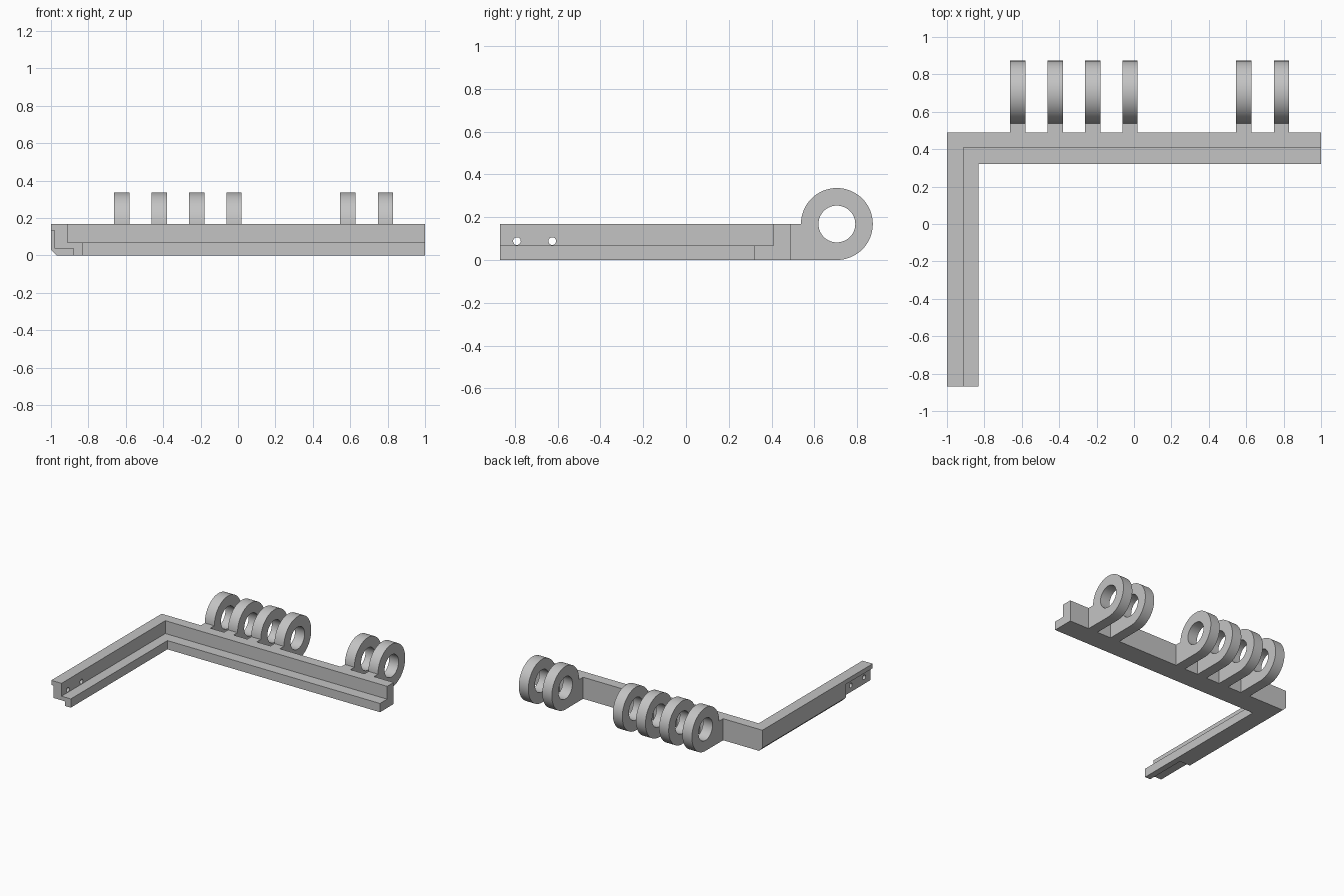
import bpy, bmesh, math

if "Cube" in bpy.data.objects:
    bpy.data.objects.remove(bpy.data.objects["Cube"])

grey = bpy.data.materials.new("light_grey")
grey.diffuse_color = (0.55, 0.55, 0.55, 1)
grey.use_nodes = True
grey.node_tree.nodes["Principled BSDF"].inputs["Base Color"].default_value = grey.diffuse_color


def finish(name, bm):
    bmesh.ops.recalc_face_normals(bm, faces=bm.faces)
    mesh = bpy.data.meshes.new(name)
    bm.to_mesh(mesh)
    bm.free()
    mesh.materials.append(grey)
    obj = bpy.data.objects.new(name, mesh)
    bpy.context.collection.objects.link(obj)
    return obj


def loft(name, rings):
    """Skin closed rings of points and cap both ends."""
    bm = bmesh.new()
    vs = [[bm.verts.new(p) for p in ring] for ring in rings]
    n = len(vs[0])
    for a, b in zip(vs, vs[1:]):
        for i in range(n):
            j = (i + 1) % n
            bm.faces.new((a[i], a[j], b[j], b[i]))
    bm.faces.new(vs[0])
    bm.faces.new(vs[-1])
    return finish(name, bm)


def cut(target, cutter):
    cutter.hide_render = True
    mod = target.modifiers.new("cut", 'BOOLEAN')
    mod.operation = 'DIFFERENCE'
    mod.solver = 'EXACT'
    mod.object = cutter
    bpy.context.view_layer.objects.active = target
    bpy.ops.object.modifier_apply(modifier=mod.name)
    bpy.data.objects.remove(cutter)


def smooth(obj):
    bpy.ops.object.select_all(action='DESELECT')
    obj.select_set(True)
    bpy.context.view_layer.objects.active = obj
    bpy.ops.object.shade_smooth_by_angle(angle=math.radians(30))


# Corner frame: stepped section swept along the arm, mitred into the beam
TOP, STEP = 0.168, 0.068
WALL, LEDGE = (0.088, 0.08), (0.168, 0.168)    # inset in x (arm), y (beam)
section = [((0, 0), 0), ((0, 0), TOP), (WALL, TOP),
           (WALL, STEP), (LEDGE, STEP), (LEDGE, 0)]
arm_end = [(-1 + d[0], -0.87, z) for d, z in section]
corner = [(-1 + d[0], 0.488 - d[1], z) for d, z in section]
beam_end = [(1, 0.488 - d[1], z) for d, z in section]
frame = loft("corner_frame", [arm_end, corner, beam_end])


def along_y(name, profile, y0, y1):
    return loft(name, [[(x, y, z) for x, z in profile] for y in (y0, y1)])


# Chamfer under the outer edge of the arm
cut(frame, along_y("chamfer_cutter",
                   [(-1.05, 0.08), (-1.05, -0.05), (-0.92, -0.05)], -1, 0.6))

# Recess on the outside and underside of the arm tip
cut(frame, along_y("recess_cutter",
                   [(-1.1, 0.133), (-0.982, 0.133), (-0.982, 0.036),
                    (-0.88, 0.036), (-0.88, -0.1), (-1.1, -0.1)], -1, -0.54))

# Two screw holes through the arm wall
for y in (-0.79, -0.625):
    hole = [[(x, y + 0.018 * math.cos(a), 0.088 + 0.018 * math.sin(a))
             for a in [math.tau * i / 24 for i in range(24)]]
            for x in (-1.1, -0.87)]
    cut(frame, loft("hole_cutter", hole))
smooth(frame)

# Hinge knuckles: ring with a square foot reaching back to the beam
CY, CZ, R, BORE, SEG = 0.705, 0.168, 0.168, 0.086, 64


def knuckle(x0, x1):
    arc = [math.pi - math.tau * 0.75 * i / 48 for i in range(49)]
    outline = [(0.47, 0), (0.47, CZ)]
    outline += [(CY + R * math.cos(a), CZ + R * math.sin(a)) for a in arc]
    obj = loft("hinge_knuckle", [[(x, y, z) for y, z in outline] for x in (x0, x1)])
    bore = [[(x, CY + BORE * math.cos(math.tau * i / SEG),
              CZ + BORE * math.sin(math.tau * i / SEG)) for i in range(SEG)]
            for x in (x0 - 0.1, x1 + 0.1)]
    cut(obj, loft("bore_cutter", bore))
    smooth(obj)


for x in (-0.662, -0.462, -0.262, -0.062, 0.545, 0.748):
    knuckle(x, x + 0.082)
